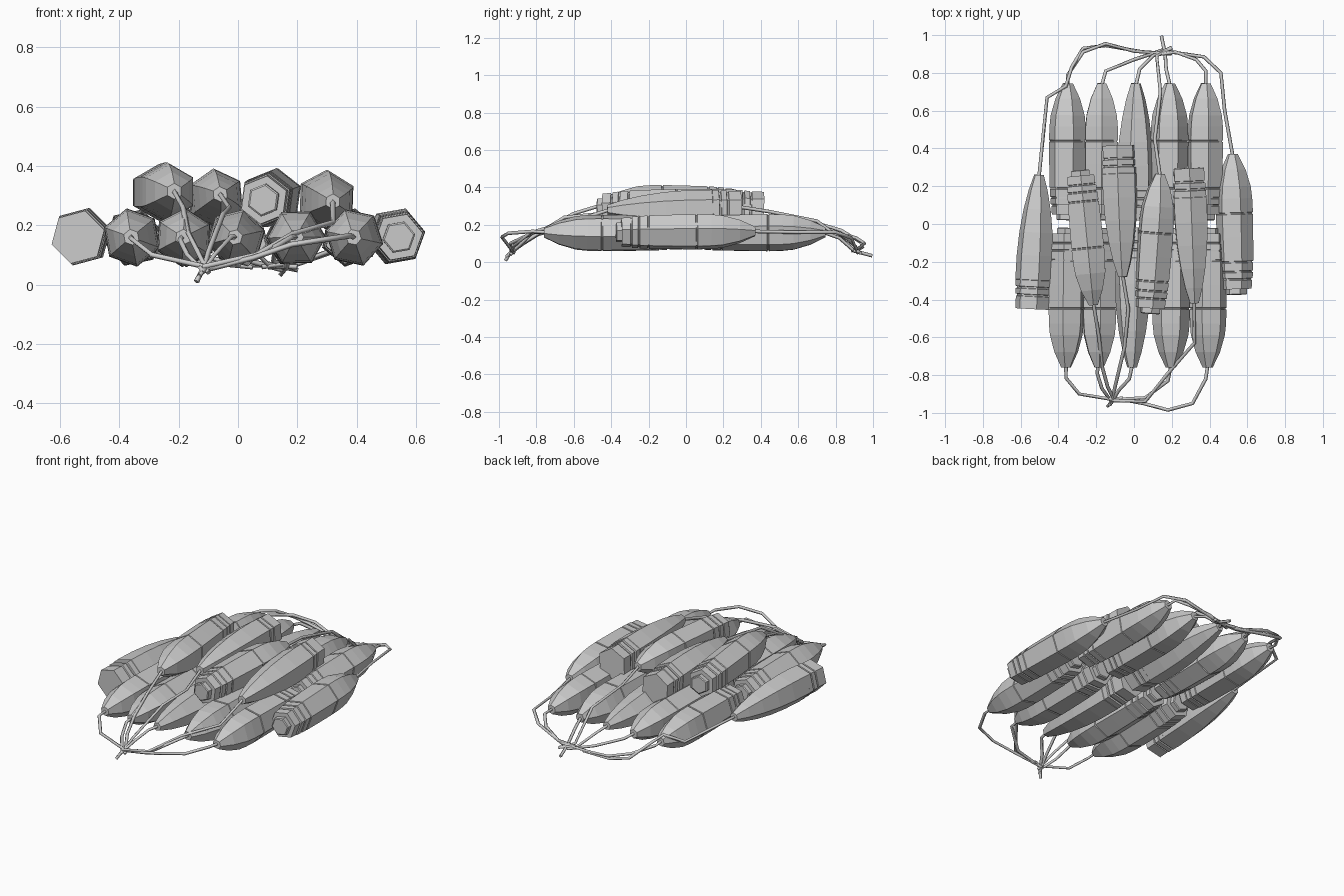
import bpy, bmesh, math
from mathutils import Vector

# Profiles: (distance along shell from base, circumradius of the hexagonal section)
STOUT = [(0, .05), (.004, .056), (.03, .056), (.03, .082), (.075, .085),
         (.077, .079), (.083, .079), (.085, .089), (.115, .091), (.117, .085),
         (.123, .085), (.125, .092), (.165, .094), (.167, .089), (.173, .089),
         (.175, .095), (.3, .098), (.417, .1), (.419, .095), (.425, .095),
         (.427, .1), (.5, .098), (.56, .092), (.65, .066), (.73, .027)]
SLIM = [(0, .092), (.065, .092), (.067, .086), (.075, .086), (.077, .095),
        (.105, .095), (.107, .088), (.115, .088), (.117, .098), (.15, .098),
        (.152, .1), (.28, .099), (.4, .091), (.52, .074), (.62, .052), (.7, .026)]


def shell(name, base, tip, profile, turn):
    """Six-sided shell lathed from base to tip."""
    base, tip = Vector(base), Vector(tip)
    axis = (tip - base).normalized()
    side = axis.cross(Vector((0, 0, 1))).normalized()
    up = side.cross(axis)
    scale = (tip - base).length / profile[-1][0]
    bm = bmesh.new()
    rings = []
    for d, r in profile:
        ring = []
        for i in range(6):
            a = math.radians(turn + 60 * i)
            ring.append(bm.verts.new(base + axis * d * scale
                                     + (side * math.cos(a) + up * math.sin(a)) * r))
        rings.append(ring)
    for lo, hi in zip(rings, rings[1:]):
        for i in range(6):
            j = (i + 1) % 6
            bm.faces.new((lo[i], lo[j], hi[j], hi[i]))
    bm.faces.new(rings[0][::-1])
    bm.faces.new(rings[-1])
    bmesh.ops.recalc_face_normals(bm, faces=bm.faces)
    mesh = bpy.data.meshes.new(name)
    bm.to_mesh(mesh)
    bm.free()
    bpy.context.collection.objects.link(bpy.data.objects.new(name, mesh))


def wire(name, *points):
    """Thin square-section wire following a polyline."""
    cu = bpy.data.curves.new(name, 'CURVE')
    cu.dimensions = '3D'
    cu.bevel_depth = .0095
    cu.bevel_resolution = 0
    cu.use_fill_caps = True
    sp = cu.splines.new('POLY')
    sp.points.add(len(points) - 1)
    for p, co in zip(sp.points, points):
        p.co = (*co, 1)
    ob = bpy.data.objects.new(name, cu)
    bpy.context.collection.objects.link(ob)
    bpy.ops.object.select_all(action='DESELECT')
    ob.select_set(True)
    bpy.context.view_layer.objects.active = ob
    bpy.ops.object.convert(target='MESH')


# Bottom layer: two opposed rows of five
for i, (xb, xf) in enumerate(zip((-.35, -.17, .01, .19, .38), (-.36, -.185, -.01, .195, .39))):
    kind = SLIM if i == 2 else STOUT
    shell(f"back_shell_{i + 1}", (xb - .005, .02, .157), (xb, .745, .16), kind, 12 + 17 * i)
    shell(f"front_shell_{i + 1}", (xf + .005, -.02, .157), (xf, -.76, .16), kind, 20 + 13 * i)

# Outer shells on each side
shell("left_outer_shell", (-.54, -.45, .16), (-.503, .26, .165), SLIM, 15)
shell("right_outer_shell", (.543, -.375, .16), (.523, .37, .165), STOUT, 10)

# Upper layer
shell("upper_shell_1", (-.285, .285, .31), (-.215, -.43, .315), STOUT, 30)
shell("upper_shell_2", (-.083, .415, .285), (-.06, -.28, .305), SLIM, 25)
shell("upper_shell_3", (.085, -.475, .285), (.138, .265, .3), STOUT, 22)
shell("upper_shell_4", (.29, .295, .29), (.32, -.42, .28), SLIM, 32)

# Wires gathered at the front
wire("front_wire_1", (-.36, -.75, .16), (-.36, -.815, .155), (-.29, -.9, .1), (-.11, -.93, .06), (-.06, -.92, .065))
wire("front_wire_2", (-.19, -.75, .16), (-.195, -.79, .15), (-.17, -.87, .1), (-.12, -.94, .05), (-.14, -.965, .01))
wire("front_wire_3", (-.01, -.75, .16), (-.025, -.82, .16), (-.08, -.88, .1), (-.13, -.96, .03))
wire("front_wire_4", (.195, -.75, .16), (.18, -.83, .16), (.06, -.92, .09), (-.11, -.93, .055))
wire("front_wire_5", (.39, -.75, .16), (.38, -.82, .165), (.31, -.95, .155), (.18, -.985, .135), (.05, -.95, .09), (-.11, -.92, .05))
wire("front_wire_6", (-.215, -.42, .315), (-.185, -.6, .26), (-.17, -.75, .18), (-.14, -.86, .12), (-.1, -.94, .04))
wire("front_wire_7", (-.06, -.27, .305), (-.03, -.45, .26), (-.05, -.65, .24), (-.1, -.86, .11), (-.12, -.95, .04))
wire("front_wire_8", (.32, -.41, .28), (.32, -.63, .21), (.18, -.79, .17), (.06, -.94, .1), (-.12, -.935, .06))

# Wires gathered at the back
wire("back_wire_1", (-.35, .735, .16), (-.35, .79, .155), (-.27, .91, .13), (-.15, .955, .1), (0, .915, .07), (.2, .9, .06))
wire("back_wire_2", (-.503, .25, .165), (-.46, .67, .16), (-.36, .73, .2), (-.33, .83, .17), (-.27, .93, .11), (-.15, .945, .08), (.05, .91, .06))
wire("back_wire_3", (-.17, .735, .16), (-.15, .81, .15), (0, .87, .09), (.15, .92, .05))
wire("back_wire_4", (.01, .735, .16), (.03, .82, .14), (.1, .89, .07), (.2, .935, .05))
wire("back_wire_5", (.19, .735, .16), (.17, .82, .13), (.165, .9, .06), (.145, .995, .035))
wire("back_wire_6", (.38, .735, .16), (.38, .81, .16), (.33, .87, .12), (.22, .91, .08), (.08, .89, .06))
wire("back_wire_7", (.523, .36, .165), (.48, .6, .16), (.46, .8, .16), (.37, .885, .13), (.2, .91, .07), (.1, .9, .06))
wire("back_wire_8", (.138, .255, .3), (.11, .45, .27), (.14, .7, .22), (.12, .89, .08), (.2, .93, .05))
